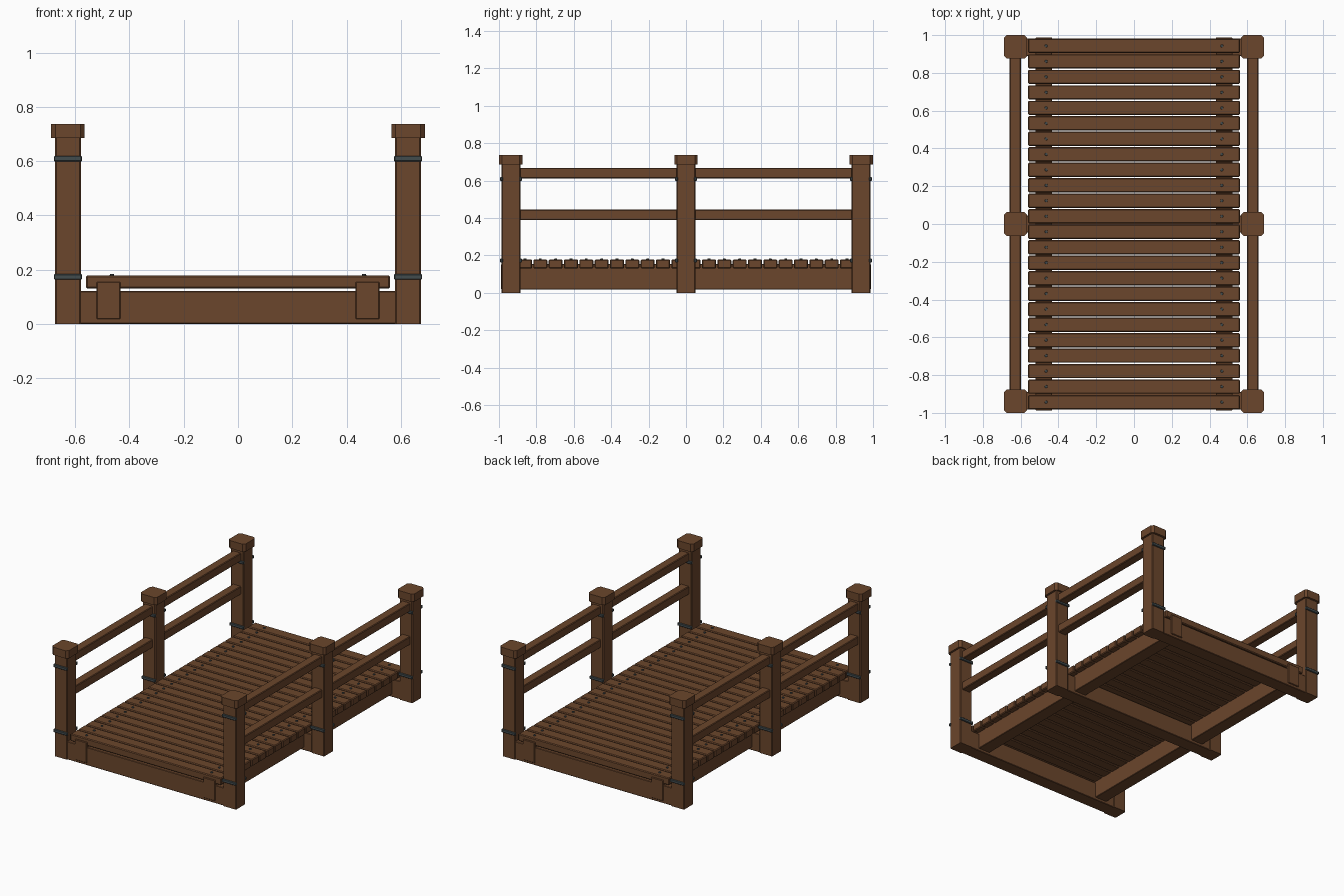
import bpy, bmesh, math

if "Cube" in bpy.data.objects:
    bpy.data.objects.remove(bpy.data.objects["Cube"])


def material(name, rgb):
    m = bpy.data.materials.new(name)
    m.diffuse_color = (*rgb, 1)
    m.use_nodes = True
    m.node_tree.nodes["Principled BSDF"].inputs["Base Color"].default_value = m.diffuse_color
    return m


WOOD = material("brown wood", (0.147, 0.061, 0.025))
IRON = material("dark iron", (0.055, 0.072, 0.076))


def finish(name, bm, mat):
    bmesh.ops.recalc_face_normals(bm, faces=bm.faces[:])
    me = bpy.data.meshes.new(name)
    bm.to_mesh(me)
    bm.free()
    me.materials.append(mat)
    ob = bpy.data.objects.new(name, me)
    bpy.context.collection.objects.link(ob)
    return ob


def box(name, x, y, z, mat=WOOD, bevel=0.0, upright_only=False):
    """Box from (min, max) ranges, optionally chamfered."""
    bm = bmesh.new()
    bmesh.ops.create_cube(bm, size=1)
    for v in bm.verts:
        v.co = [r[0] + (r[1] - r[0]) * (c + 0.5) for r, c in zip((x, y, z), v.co)]
    if bevel:
        edges = [e for e in bm.edges if not upright_only
                 or abs(e.verts[0].co.z - e.verts[1].co.z) > 0.01]
        bmesh.ops.bevel(bm, geom=edges, offset=bevel, segments=1,
                        affect='EDGES', profile=0.5)
    return finish(name, bm, mat)


def around(c, half):
    return (c - half, c + half)


POST_X = 0.627
POST_Y = (-0.9355, 0, 0.9355)

# Cross beams under the deck
for y in POST_Y:
    box("cross_beam", (-0.66, 0.66), around(y, 0.046), (0, 0.121), bevel=0.003)

for s in (-1, 1):
    # Long stringers carrying the planks
    box("stringer", around(s * 0.477, 0.044), (-0.988, 0.988), (0.017, 0.155), bevel=0.003)

    # Hand rails
    for z in (0.64, 0.417):
        box("rail", around(s * 0.629, 0.03), (-0.935, 0.935), around(z, 0.028), bevel=0.004)

    for y in POST_Y:
        # Post and chamfered cap
        box("post", around(s * POST_X, 0.048), around(y, 0.05), (0, 0.69),
            bevel=0.005, upright_only=True)
        cap_y = math.copysign(0.9375, y) if y else 0
        box("post_cap", around(s * POST_X, 0.0615), around(cap_y, 0.0625), (0.685, 0.737),
            bevel=0.015, upright_only=True)
        # Iron straps on the front and back of each post
        for z in (0.173, 0.609):
            for side in (-1, 1):
                box("iron_strap", around(s * POST_X, 0.052),
                    around(y + side * 0.051, 0.007), around(z, 0.01), IRON, bevel=0.003)

# Deck planks with a nail above each stringer
for i in range(24):
    y = (i - 11.5) * 0.082
    box("plank", (-0.56, 0.56), around(y, 0.0375), (0.13, 0.178), bevel=0.005)
    for s in (-1, 1):
        bm = bmesh.new()
        bmesh.ops.create_cone(bm, cap_ends=True, segments=8, radius1=0.009,
                              radius2=0.007, depth=0.01)
        bmesh.ops.translate(bm, verts=bm.verts[:], vec=(s * 0.465, y, 0.178))
        finish("nail", bm, IRON)
